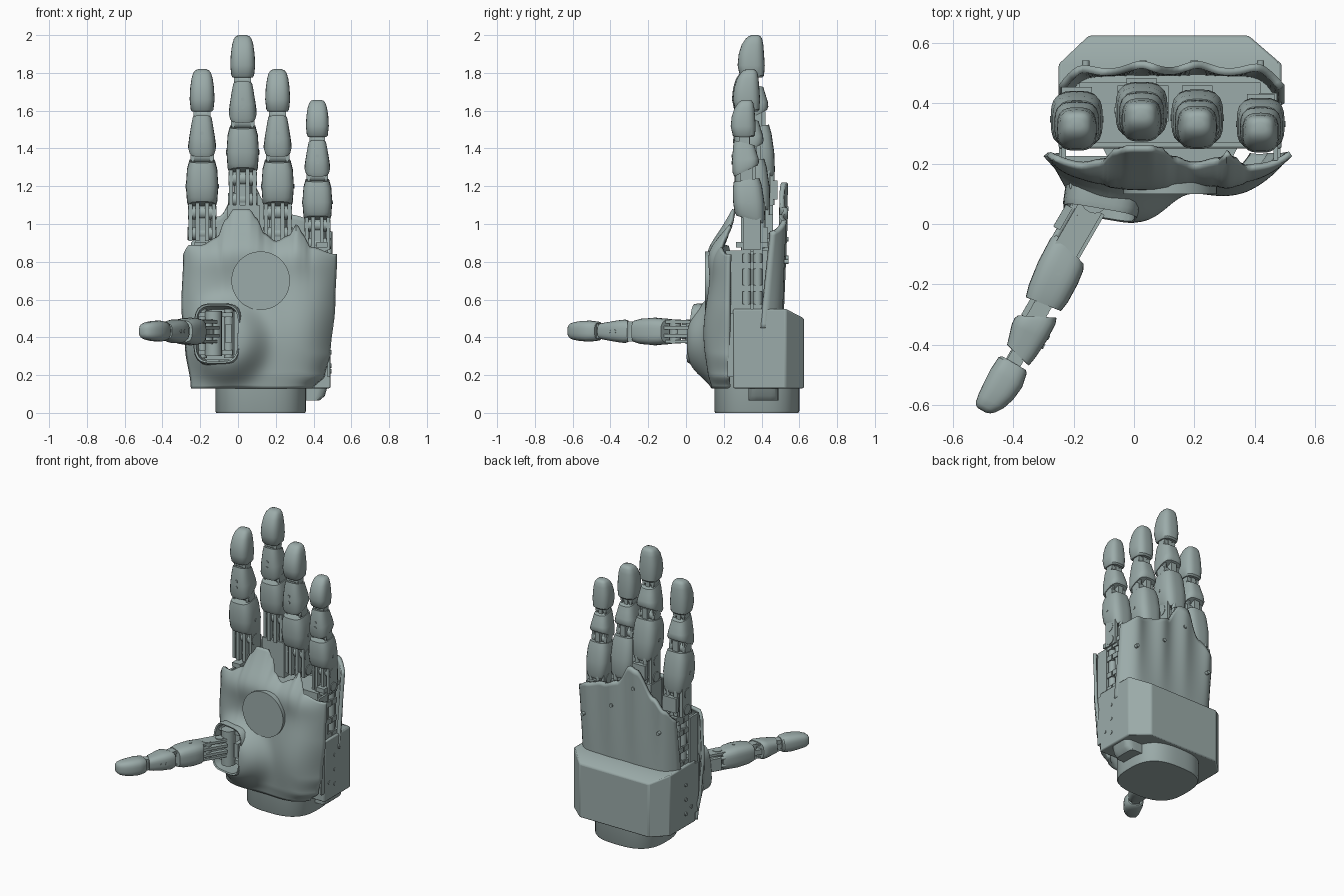
import bpy, bmesh
from math import sin, cos, pi, exp, radians
from mathutils import Matrix, Vector

cube = bpy.data.objects.get("Cube")
if cube:
    bpy.data.objects.remove(cube)

grey = bpy.data.materials.new("sage_grey")
grey.use_nodes = True
COLOUR = (0.33, 0.41, 0.40, 1)
grey.diffuse_color = COLOUR
grey.node_tree.nodes["Principled BSDF"].inputs["Base Color"].default_value = COLOUR


def finish(name, bm, matrix=None, recalc=True):
    if recalc:
        bmesh.ops.recalc_face_normals(bm, faces=bm.faces)
    mesh = bpy.data.meshes.new(name)
    bm.to_mesh(mesh)
    bm.free()
    ob = bpy.data.objects.new(name, mesh)
    bpy.context.collection.objects.link(ob)
    mesh.materials.append(grey)
    if matrix:
        ob.matrix_world = matrix
    bpy.ops.object.select_all(action='DESELECT')
    ob.select_set(True)
    bpy.context.view_layer.objects.active = ob
    bpy.ops.object.shade_smooth_by_angle(angle=radians(35))
    return ob


def add_box(bm, centre, size):
    m = Matrix.Translation(centre) @ Matrix.Diagonal((*size, 1))
    bmesh.ops.create_cube(bm, size=1, matrix=m)


def add_cyl(bm, centre, radius, length, axis='X', sides=16):
    turn = {'X': Matrix.Rotation(pi / 2, 4, 'Y'), 'Y': Matrix.Rotation(pi / 2, 4, 'X'),
            'Z': Matrix.Identity(4)}[axis]
    bmesh.ops.create_cone(bm, cap_ends=True, segments=sides, radius1=radius, radius2=radius,
                          depth=length, matrix=Matrix.Translation(centre) @ turn)


def add_loft(bm, rings, power=3.0, sides=28, caps=True, x=0):
    """Stack rounded squares; each ring is (z, y, half width, half depth, tilt)."""
    rows = []
    for z, y, hw, hd, tilt in rings:
        row = []
        for i in range(sides):
            c, s = cos(2 * pi * i / sides), sin(2 * pi * i / sides)
            k = (abs(c) ** power + abs(s) ** power) ** (-1 / power)
            row.append(bm.verts.new((x + hw * c * k, y + hd * s * k, z + tilt * hd * s * k)))
        rows.append(row)
    for a, b in zip(rows, rows[1:]):
        for i in range(sides):
            j = (i + 1) % sides
            bm.faces.new((a[i], a[j], b[j], b[i]))
    if caps:
        bm.faces.new(rows[0][::-1])
        bm.faces.new(rows[-1])


def along(points, t):
    for (a, p), (b, q) in zip(points, points[1:]):
        if t <= b:
            f = max(0, (t - a) / (b - a))
            f = f * f * (3 - 2 * f)
            return p + (q - p) * f
    return points[-1][1]


def shell(name, place, columns, rows, flip, thickness):
    """Curved sheet given by place(u, v), thickened inwards."""
    bm = bmesh.new()
    g = [[bm.verts.new(place(-1 + 2 * i / columns, j / rows)) for i in range(columns + 1)]
         for j in range(rows + 1)]
    for j in range(rows):
        for i in range(columns):
            f = [g[j][i], g[j][i + 1], g[j + 1][i + 1], g[j + 1][i]]
            bm.faces.new(f[::-1] if flip else f)
    ob = finish(name, bm, recalc=False)
    mod = ob.modifiers.new("thickness", 'SOLIDIFY')
    mod.thickness = thickness
    mod.offset = -1
    return ob


def bump(dx, dz, wx, wz, p=2):
    return exp(-((dx / wx) ** 2 + (dz / wz) ** 2) ** (p / 2))


# Palm shell with thumb mound, heel mound and scalloped finger edge
PALM_TOP = [(-.3, .83), (-.26, .89), (-.19, .89), (-.11, .93), (-.07, 1.02), (-.02, 1.08), (.06, 1.08),
            (.1, 1.03), (.14, .95), (.2, .91), (.27, .94), (.31, 1.0), (.35, .94), (.38, .88), (.52, .84)]
PALM_LEFT = [(.13, .4), (.2, .46), (.32, .49), (.6, .515), (.88, .525)]
PALM_RIGHT = [(.13, -.25), (.35, -.28), (.6, -.3), (.88, -.29)]


def palm_point(u, v):
    z = .13 + .75 * v
    lo, hi = along(PALM_RIGHT, z), along(PALM_LEFT, z)
    x = (lo + hi) / 2 + u * (hi - lo) / 2
    z = .13 + v * (along(PALM_TOP, x) - .13)
    y = .135 - .13 * bump(x + .07, z - .38, .2, .2, 4) - .045 * bump(x - .32, z - .42, .19, .25)
    y -= .03 * bump(0, z - .84, 1, .1)
    y += .07 * v ** 7 + .04 * along([(.85, 0), (1.08, 1)], z)
    if z < .2:
        y += .15 * (.2 - z)
    return x, y + (.225 - y) * abs(u) ** 6, z


palm = shell("palm_shell", palm_point, 56, 56, False, .02)

# Thumb opening cut through the palm, with a raised collar
SOCKET = (Matrix.Translation((-.112, .035, .42)) @ Matrix.Rotation(radians(-10), 4, 'Z')
          @ Matrix.Rotation(radians(84), 4, 'X'))
bm = bmesh.new()
add_loft(bm, [(-.3, 0, .114, .15, 0), (.2, 0, .114, .15, 0)], 4)
cutter = finish("thumb_opening_cutter", bm, SOCKET)
cutter.hide_render = True
cutter.hide_viewport = True
cut = palm.modifiers.new("opening", 'BOOLEAN')
cut.operation = 'DIFFERENCE'
cut.object = cutter
bm = bmesh.new()
add_loft(bm, [(-.09, 0, .13, .165, 0), (-.02, 0, .128, .163, 0), (0, 0, .122, .157, 0),
              (-.004, 0, .113, .148, 0), (-.14, 0, .106, .14, 0)], 4, 40, False)
finish("thumb_collar", bm, SOCKET)

# Round palm pad
bm = bmesh.new()
add_cyl(bm, (.12, .125, .7), .155, .05, 'Y', 48)
finish("palm_pad", bm)

# Back shell with finger ridges and a peak behind the middle finger
BACK_TOP = [(-.25, .9), (-.2, .97), (-.1, 1.04), (.01, 1.21), (.07, 1.22), (.16, 1.09),
            (.28, 1.05), (.4, 1.02), (.5, .96)]
FINGERS = {"index": (-.19, .375, .92, 1.0), "middle": (.025, .405, 1.1, 1.0),
           "ring": (.21, .38, .92, 1.0), "little": (.42, .358, .87, .875)}


def back_point(u, v):
    x = .125 + .375 * u
    z = .45 + v * (along(BACK_TOP, x) - .45)
    y = .515 + sum(.026 * bump(x - f[0], 0, .06, 1) for f in FINGERS.values()) * v
    return x, y + (.4 + .06 * v - y) * abs(u) ** 8, z


shell("back_shell", back_point, 48, 24, True, .025)
bm = bmesh.new()
for x, z in ((-.16, .82), (.03, 1.08), (.2, .92), (.42, .8)):
    add_cyl(bm, (x, .53, z), .012, .024, 'Y')
finish("back_screws", bm)

# Rear housing with chamfered corners
bm = bmesh.new()
outline = [(-.25, .25), (.49, .25), (.49, .53), (.38, .625), (-.15, .625), (-.25, .53)]
low = [bm.verts.new((x, y, .13)) for x, y in outline]
high = [bm.verts.new((x, y, .55 if y < .6 else .5)) for x, y in outline]
for i in range(6):
    j = (i + 1) % 6
    bm.faces.new((low[i], low[j], high[j], high[i]))
bm.faces.new(low[::-1])
bm.faces.new((high[0], high[1], high[2], high[5]))
bm.faces.new((high[2], high[3], high[4], high[5]))
housing = finish("rear_housing", bm)
bevel = housing.modifiers.new("soft_edges", 'BEVEL')
bevel.width = .008
bevel.segments = 2

# Side cheeks and screws of the housing
bm = bmesh.new()
for side, x in ((-1, -.243), (1, .48)):
    add_box(bm, (x, .24, .36), (.012, .04, .34))
    add_box(bm, (x - side * .01, .255, .68), (.015, .09, .36))
    for y, z in ((.36, .42), (.36, .32), (.36, .22), (.3, .25)):
        add_cyl(bm, (x + side * .008, y, z), .012, .012)
finish("side_cheeks", bm)

# Inner frame with actuators showing at both open sides
bm = bmesh.new()
add_box(bm, (.12, .37, .68), (.6, .2, .36))
add_box(bm, (.03, .4, .95), (.17, .12, .3))
for x in (-.2, .445):
    for y in (.32, .38):
        add_cyl(bm, (x, y, .7), .024, .36, 'Z')
        for z in (.56, .66, .78, .86):
            add_box(bm, (x, y, z), (.06, .05, .035))
    add_box(bm, (x, .35, .89), (.06, .17, .03))
finish("inner_frame", bm)

# Wrist post, cable outlet and mounting screws
bm = bmesh.new()
add_loft(bm, [(0, .375, .235, .22, 0), (.01, .375, .24, .225, 0), (.3, .375, .24, .225, 0)], 2.8, 48, x=.12)
finish("wrist", bm)
bm = bmesh.new()
for i in range(8):
    a = i * pi / 4
    add_cyl(bm, (.12 + .16 * cos(a), .375 + .15 * sin(a), .003), .013, .006, 'Z')
finish("wrist_screws", bm)
bm = bmesh.new()
add_loft(bm, [(.065, .41, .06, .08, 0), (.09, .41, .09, .08, 0), (.2, .41, .12, .08, 0)], 6, x=.37)
finish("cable_outlet", bm)


def build_finger(name, matrix):
    # Three covers
    bm = bmesh.new()
    add_loft(bm, [(.175, -.02, .07, .078, -.3), (.2, -.022, .08, .088, -.25), (.28, -.028, .086, .09, 0),
                  (.37, -.036, .08, .084, .1), (.415, -.04, .068, .074, .15)], 3.4)
    finish(name + "_lower_cover", bm, matrix)
    bm = bmesh.new()
    add_loft(bm, [(.47, -.044, .068, .068, .5), (.49, -.045, .074, .076, .4), (.54, -.048, .068, .076, .1),
                  (.605, -.052, .057, .066, -.2), (.64, -.054, .05, .058, -.25)], 3.2)
    finish(name + "_middle_cover", bm, matrix)
    bm = bmesh.new()
    add_loft(bm, [(.675, -.056, .052, .054, 0), (.685, -.056, .06, .064, 0), (.74, -.06, .066, .072, 0),
                  (.80, -.059, .063, .067, 0), (.85, -.053, .056, .057, 0), (.88, -.046, .047, .044, 0),
                  (.894, -.042, .036, .032, 0), (.9, -.04, .02, .018, 0)], 3)
    finish(name + "_tip", bm, matrix)
    # Knuckle bars, hinge blocks and pins
    bm = bmesh.new()
    for s in (-1, 1):
        add_box(bm, (s * .062, -.01, .09), (.02, .1, .2))
        add_box(bm, (s * .025, -.055, .09), (.022, .035, .2))
        add_cyl(bm, (s * .03, .05, .1), .014, .2, 'Z')
        add_box(bm, (s * .05, -.04, .44), (.014, .07, .1))
        add_box(bm, (s * .034, -.055, .66), (.014, .06, .08))
    add_box(bm, (0, 0, .06), (.07, .08, .16))
    add_box(bm, (0, .065, .08), (.1, .03, .1))
    for y, z, r, w in ((-.01, .03, .034, .155), (-.02, .14, .036, .15), (-.04, .44, .036, .125),
                       (-.055, .66, .03, .09)):
        add_cyl(bm, (0, y, z), r, w)
    add_box(bm, (0, -.02, .44), (.04, .07, .11))
    add_box(bm, (0, -.05, .66), (.03, .06, .08))
    finish(name + "_joints", bm, matrix)
    # Cover screws
    bm = bmesh.new()
    for z in (.52, .56):
        add_cyl(bm, (0, -.121, z), .01, .012, 'Y')
    for s in (-1, 1):
        add_cyl(bm, (s * .083, -.028, .28), .011, .012)
    finish(name + "_screws", bm, matrix)


for name, (x, y, z, size) in FINGERS.items():
    width = .92 if name == "little" else 1
    build_finger(name + "_finger", Matrix.Translation((x, y, z)) @ Matrix.Diagonal((width, width, size, 1)))

# Thumb reaches forwards and to the right
reach = Vector((-.5, -.87, .01)).normalized()
up = Vector((0, 0, 1))
across = reach.cross(up).normalized()
thumb = Matrix((up, across, reach)).transposed().to_4x4()
build_finger("thumb", Matrix.Translation((-.155, .053, .43)) @ thumb @ Matrix.Scale(.84, 4))

# Thumb drive inside the opening
bm = bmesh.new()
add_box(bm, (-.12, .2, .42), (.21, .05, .28))
for x in (-.19, -.05):
    add_cyl(bm, (x, .13, .42), .025, .26, 'Z')
    add_box(bm, (x, .1, .42), (.03, .1, .1))
for z in (.32, .52):
    add_box(bm, (-.12, .13, z), (.18, .08, .025))
add_cyl(bm, (-.13, .08, .42), .045, .24, 'Z')
finish("thumb_drive", bm)
